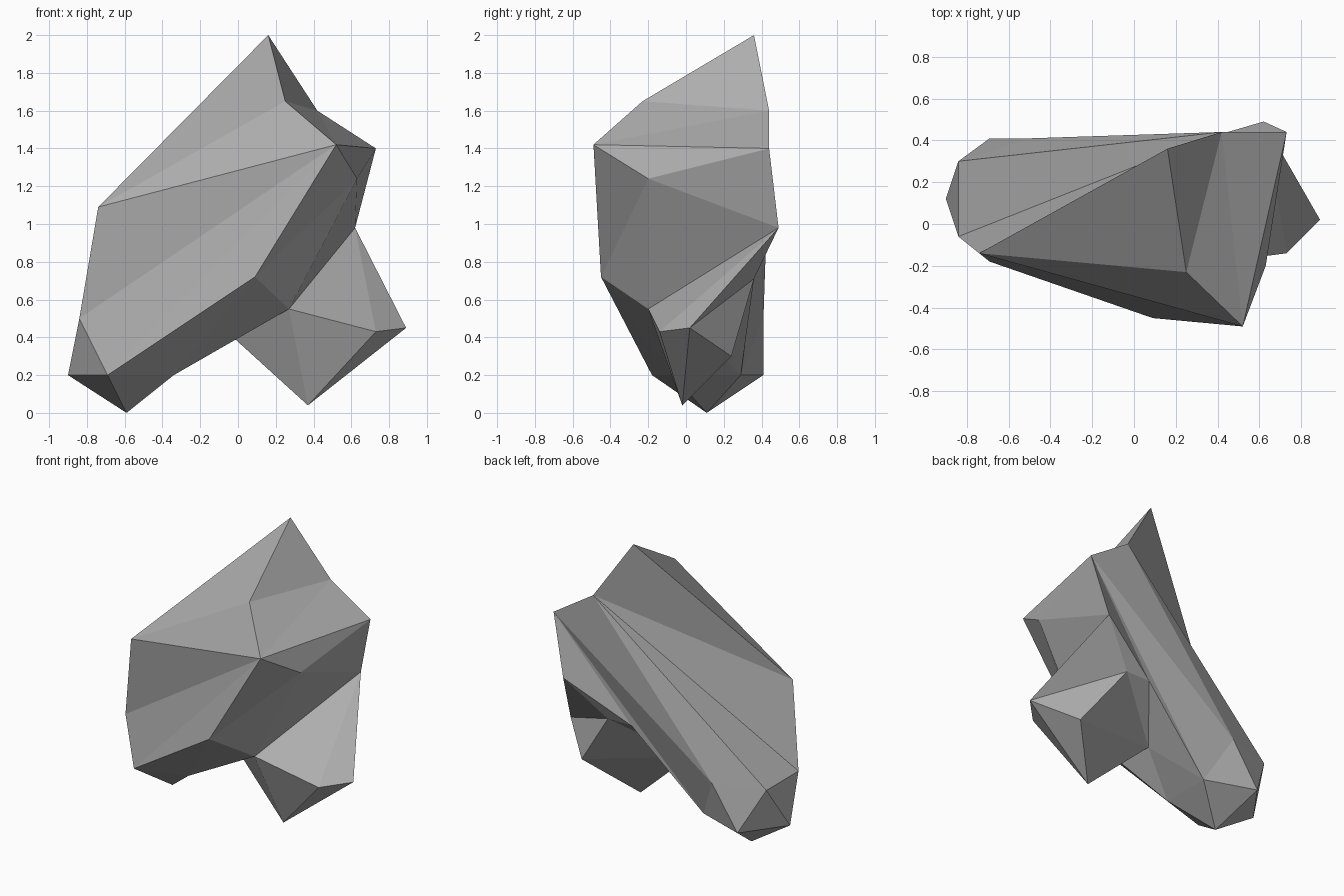
import bpy
import bmesh

cube = bpy.data.objects.get("Cube")
if cube:
    bpy.data.objects.remove(cube, do_unlink=True)

# Stone colour
stone = bpy.data.materials.new("stone_grey")
stone.use_nodes = True
grey = (0.42, 0.42, 0.42, 1)
stone.diffuse_color = grey
stone.node_tree.nodes["Principled BSDF"].inputs["Base Color"].default_value = grey

# Corners of the leaning slab, from its crown down to its foot
slab_corners = dict(
    peak=(.16, .36, 2), brow=(.25, -.23, 1.65), nose=(.52, -.49, 1.42),
    shoulder=(.73, .44, 1.4), nape=(.42, .44, 1.6), cheek=(.63, -.2, 1.24),
    hip=(.62, .49, .98), crotch=(.27, -.2, .55), chin=(.09, -.45, .72),
    flank=(-.74, -.14, 1.09), side_front=(-.84, -.06, .5), side_back=(-.84, .3, .5),
    back=(-.49, .41, .5), foot_side=(-.9, .12, .2), foot_front=(-.69, -.18, .2),
    foot_back=(-.69, .41, .2), sole=(-.59, .11, 0),
    heel_front=(-.34, -.07, .2), heel_back=(-.34, .29, .2),
)

# Corners of the spur that grows out of the underside
spur_corners = dict(
    tip=(.89, .02, .45), tip_front=(.73, -.14, .43), tip_low=(.37, -.02, .04),
    tip_back=(.65, .24, .3), root_back=(.36, .36, .71),
    pocket_top=(.175, .36, .71), pocket_low=(-.07, .06, .44),
)

bm = bmesh.new()
corner = {n: bm.verts.new(co) for n, co in (slab_corners | spur_corners).items()}


def facets(*outlines):
    for names in outlines:
        bm.faces.new([corner[n] for n in names.split()])


# Crown and its steep right end
facets("peak brow nape", "brow nose nape", "nose shoulder nape",
       "nose cheek shoulder", "cheek hip shoulder", "cheek crotch hip",
       "nose chin crotch cheek")

# Broad front
facets("flank brow peak", "flank nose brow", "flank side_front nose",
       "side_front foot_front nose", "foot_front chin nose",
       "foot_front heel_front chin", "chin heel_front crotch")

# Back
facets("peak nape flank", "flank nape side_front", "nape side_back side_front",
       "nape back side_back", "side_back back foot_back", "nape shoulder back",
       "shoulder heel_back back", "back heel_back foot_back")

# Pointed foot
facets("side_front side_back foot_side", "side_back foot_back foot_side",
       "side_front foot_side foot_front", "foot_side sole foot_front",
       "foot_side foot_back sole", "foot_back heel_back sole",
       "heel_back heel_front sole", "heel_front foot_front sole")

# Pocket between the slab and the spur
facets("shoulder hip pocket_top", "shoulder pocket_top heel_back",
       "hip root_back pocket_top", "pocket_top root_back pocket_low",
       "heel_back pocket_top pocket_low heel_front",
       "heel_front pocket_low crotch")

# Spur sides and blunt end
facets("crotch tip_front hip", "tip_front tip hip",
       "crotch pocket_low tip_low tip_front", "hip tip tip_back root_back",
       "root_back tip_back tip_low pocket_low",
       "tip tip_low tip_back", "tip tip_front tip_low")

bmesh.ops.triangulate(bm, faces=[f for f in bm.faces if len(f.verts) > 3])
bmesh.ops.recalc_face_normals(bm, faces=list(bm.faces))

mesh = bpy.data.meshes.new("rock")
bm.to_mesh(mesh)
bm.free()
mesh.materials.append(stone)
rock = bpy.data.objects.new("rock", mesh)
bpy.context.collection.objects.link(rock)
